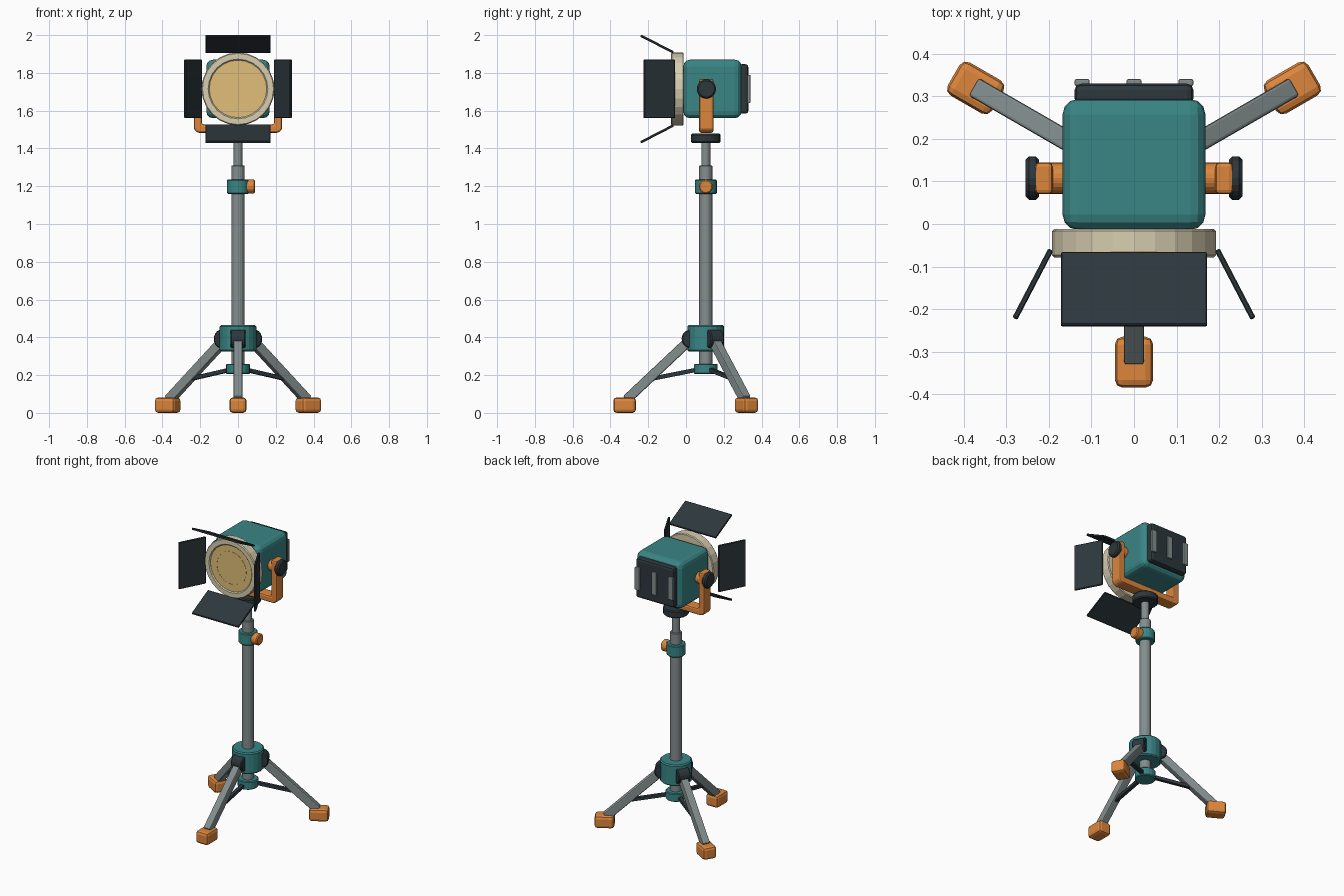
import bpy, bmesh
from math import pi, atan2, hypot, radians
from mathutils import Matrix, Vector

if "Cube" in bpy.data.objects:
    bpy.data.objects.remove(bpy.data.objects["Cube"])

T = Matrix.Translation
def R(a, ax): return Matrix.Rotation(a, 4, ax)

COLORS = {
    'teal': (0.042, 0.235, 0.235), 'orange': (0.73, 0.24, 0.045),
    'dark': (0.026, 0.038, 0.045), 'cream': (0.68, 0.61, 0.43),
    'lens': (0.75, 0.52, 0.19), 'metal': (0.23, 0.27, 0.27)}
MATS = {}
for n, c in COLORS.items():
    MATS[n] = bpy.data.materials.new(n)
    MATS[n].diffuse_color = (*c, 1)

def finish(name, bm, mat, bevel=0, seg=2, smooth=False):
    bmesh.ops.recalc_face_normals(bm, faces=bm.faces)
    me = bpy.data.meshes.new(name)
    bm.to_mesh(me)
    bm.free()
    ob = bpy.data.objects.new(name, me)
    bpy.context.collection.objects.link(ob)
    me.materials.append(MATS[mat])
    if bevel:
        m = ob.modifiers.new('bevel', 'BEVEL')
        m.width, m.segments = bevel, seg
        m.limit_method, m.angle_limit = 'ANGLE', radians(35)
    if smooth:
        bpy.ops.object.select_all(action='DESELECT')
        ob.select_set(True)
        bpy.context.view_layer.objects.active = ob
        bpy.ops.object.shade_smooth_by_angle(angle=radians(30))
    return ob

def box(name, size, M, mat, bevel=0, seg=2):
    bm = bmesh.new()
    bmesh.ops.create_cube(bm, size=1, matrix=M @ Matrix.Diagonal((*size, 1)))
    return finish(name, bm, mat, bevel, seg)

def cyl(name, r, depth, M, mat, bevel=0, sides=20, r2=None):
    bm = bmesh.new()
    bmesh.ops.create_cone(bm, cap_ends=True, segments=sides, radius1=r,
                          radius2=r if r2 is None else r2, depth=depth, matrix=M)
    return finish(name, bm, mat, bevel, 1)

def lathe(name, profile, M, mat, sides=24):
    # closed (radius, height) profile spun round local z
    bm = bmesh.new()
    rings = [[bm.verts.new(M @ R(2 * pi * i / sides, 'Z') @ Vector((r, 0, h)))
              for r, h in profile] for i in range(sides)]
    n = len(profile)
    for i in range(sides):
        a, b = rings[i], rings[(i + 1) % sides]
        for j in range(n):
            k = (j + 1) % n
            bm.faces.new((a[j], a[k], b[k], b[j]))
    return finish(name, bm, mat)

CY, HZ = 0.105, 1.715   # column axis y, lamp centre z
def col(z0, z1): return T((0, CY, (z0 + z1) / 2))
def post(name, r, z0, z1, mat, bevel=0): return cyl(name, r, z1 - z0, col(z0, z1), mat, bevel)

# column
post('main_tube', 0.035, 0.22, 1.31, 'metal', 0.003)
post('inner_tube', 0.024, 1.29, 1.45, 'metal')
post('height_collar', 0.058, 1.16, 1.236, 'teal', 0.005)
cyl('height_knob', 0.037, 0.05, T((0.065, CY, 1.198)) @ R(pi / 2, 'Y'), 'orange', 0.006)
post('leg_hub', 0.097, 0.325, 0.465, 'teal', 0.007)
post('brace_collar', 0.063, 0.205, 0.26, 'teal', 0.005)
post('yoke_mount', 0.078, 1.43, 1.478, 'dark', 0.006)

# three legs, each built along local +x
def beam(name, F, p, q, wide, thick, mat, bevel):
    d = (q[0] - p[0], q[1] - p[1])
    M = F @ T(((p[0] + q[0]) / 2, 0, (p[1] + q[1]) / 2)) @ R(atan2(*d), 'Y')
    box(name, (thick, wide, hypot(*d)), M, mat, bevel)

for tag, deg in (('front', -90), ('right', 30), ('left', 150)):
    F = T((0, CY, 0)) @ R(radians(deg), 'Z')
    cyl(tag + '_leg_hinge', 0.05, 0.08, F @ T((0.078, 0, 0.392)) @ R(pi / 2, 'X'), 'dark', 0.006)
    beam(tag + '_leg', F, (0.085, 0.385), (0.42, 0.07), 0.048, 0.052, 'metal', 0.007)
    box(tag + '_foot', (0.12, 0.09, 0.082), F @ T((0.43, 0, 0.041)), 'orange', 0.018)
    beam(tag + '_brace', F, (0.05, 0.228), (0.30, 0.178), 0.024, 0.022, 'dark', 0.003)

# lamp housing and back panel
box('housing', (0.336, 0.308, 0.31), T((0, 0.14, HZ)), 'teal', 0.036, 3)
box('back_panel', (0.28, 0.05, 0.262), T((0, 0.305, HZ)), 'dark', 0.015)
for i in (-1, 0, 1):
    box('back_rib', (0.035, 0.016, 0.15), T((i * 0.122, 0.333, HZ)), 'metal', 0.004)

# front ring and lens
F = T((0, 0, HZ)) @ R(pi / 2, 'X')
lathe('front_ring', [(0.152, 0.012), (0.188, 0.012), (0.193, 0.017), (0.193, 0.073),
                     (0.188, 0.079), (0.158, 0.079), (0.152, 0.073)], F, 'cream')
cyl('lens', 0.154, 0.06, F @ T((0, 0, 0.042)), 'lens', 0, 24)
lathe('lens_step', [(0.104, 0.07), (0.112, 0.07), (0.112, 0.0735), (0.104, 0.0735)], F, 'lens')

# barn doors: half width, (y, radius) at hinge and at tip
for tag, k, w, a, b in (('top', 0, 0.172, (-0.07, 0.195), (-0.237, 0.281)),
                        ('bottom', 2, 0.172, (-0.07, 0.195), (-0.237, 0.281)),
                        ('right', 1, 0.155, (-0.063, 0.197), (-0.22, 0.279)),
                        ('left', 3, 0.155, (-0.063, 0.197), (-0.22, 0.279))):
    d = (b[0] - a[0], b[1] - a[1])
    M = (T((0, 0, HZ)) @ R(k * pi / 2, 'Y') @ T((0, (a[0] + b[0]) / 2, (a[1] + b[1]) / 2))
         @ R(atan2(-d[1], -d[0]), 'X'))
    box(tag + '_barn_door', (2 * w, hypot(*d) + 0.006, 0.013), M, 'dark', 0.003, 1)

# U-shaped yoke extruded along y
half = [(0.205, 1.483), (0.222, 1.488), (0.233, 1.505), (0.233, 1.768), (0.191, 1.768), (0.191, 1.527)]
prof = half + [(-x, z) for x, z in reversed(half)]
bm = bmesh.new()
f = bm.faces.new([bm.verts.new((x, 0.07, z)) for x, z in prof])
ext = bmesh.ops.extrude_face_region(bm, geom=[f])
bmesh.ops.translate(bm, vec=(0, 0.075, 0), verts=[v for v in ext['geom'] if isinstance(v, bmesh.types.BMVert)])
finish('yoke', bm, 'orange', 0.01)

# pivots and tilt knobs
for tag, s in (('right', 1), ('left', -1)):
    cyl(tag + '_pivot', 0.036, 0.05, T((s * 0.182, 0.108, HZ)) @ R(pi / 2, 'Y'), 'orange')
    cyl(tag + '_tilt_knob', 0.051, 0.032, T((s * 0.239, 0.108, HZ)) @ R(pi / 2, 'Y'), 'dark', 0.008)

for m in bpy.data.materials:
    if m.users and not m.is_grease_pencil:
        m.use_nodes = True
        m.node_tree.nodes["Principled BSDF"].inputs["Base Color"].default_value = m.diffuse_color
